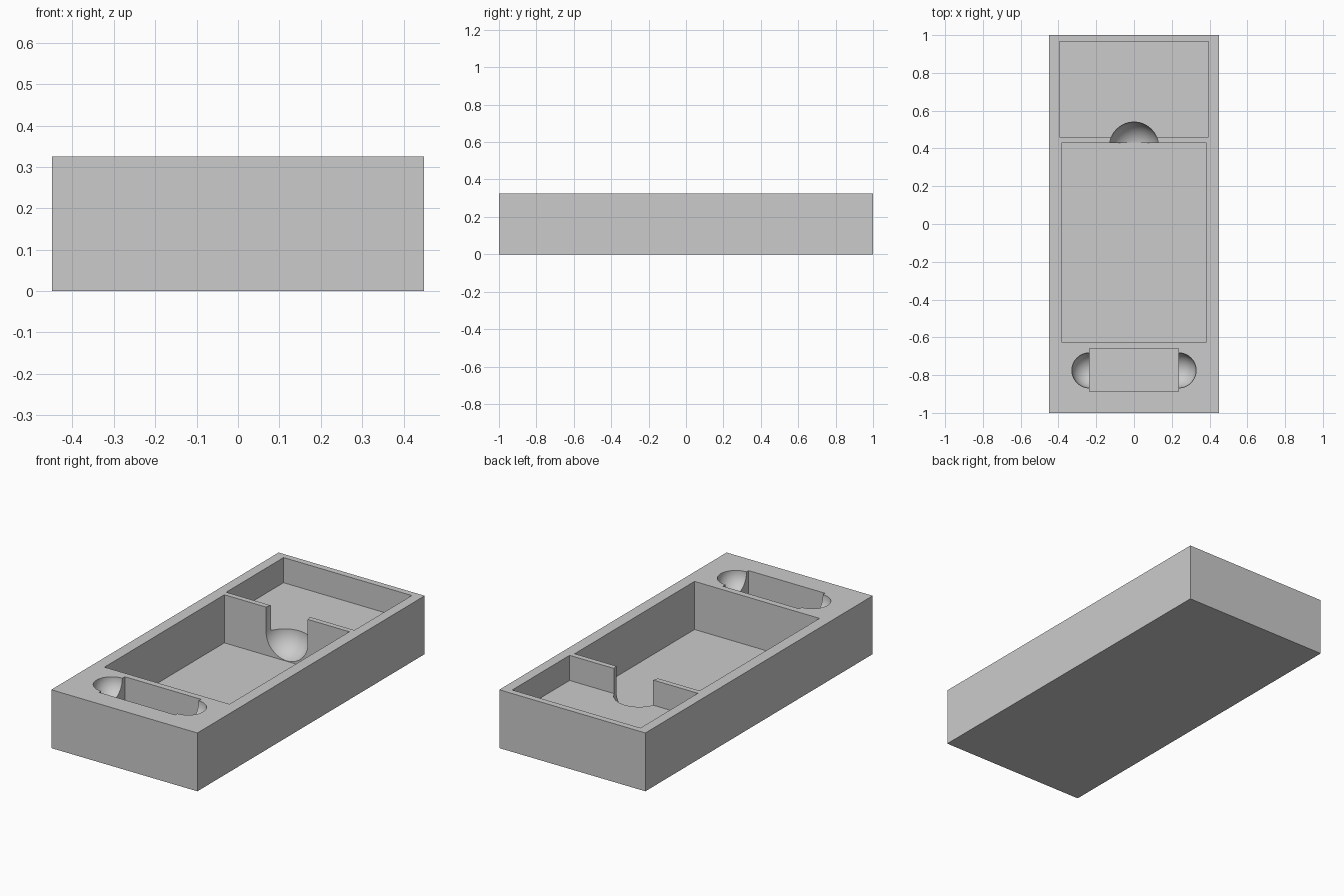
import bpy
import bmesh
from mathutils import Matrix, Vector

if "Cube" in bpy.data.objects:
    bpy.data.objects.remove(bpy.data.objects["Cube"], do_unlink=True)

HEIGHT = 0.325
ABOVE = HEIGHT + 0.1  # cutters reach past the top face

grey = bpy.data.materials.new("plain_grey")
grey.use_nodes = True
COLOUR = (0.6, 0.6, 0.6, 1)
grey.diffuse_color = COLOUR
grey.node_tree.nodes["Principled BSDF"].inputs["Base Color"].default_value = COLOUR


def add_object(name, bm):
    bmesh.ops.recalc_face_normals(bm, faces=bm.faces)
    mesh = bpy.data.meshes.new(name)
    bm.to_mesh(mesh)
    bm.free()
    mesh.materials.append(grey)
    obj = bpy.data.objects.new(name, mesh)
    bpy.context.collection.objects.link(obj)
    return obj


def block(name, low, high):
    low, high = Vector(low), Vector(high)
    bm = bmesh.new()
    bmesh.ops.create_cube(bm, size=1)
    bmesh.ops.scale(bm, vec=high - low, verts=bm.verts)
    bmesh.ops.translate(bm, vec=(low + high) / 2, verts=bm.verts)
    return add_object(name, bm)


def scoop(name, centre, radius):
    """Round-bottomed cutter: a lower half sphere with a straight shaft above."""
    bm = bmesh.new()
    bmesh.ops.create_uvsphere(bm, u_segments=64, v_segments=32, radius=radius,
                              matrix=Matrix.Translation(centre))
    upper = [v for v in bm.verts if v.co.z > centre[2] + 0.001]
    bmesh.ops.delete(bm, geom=upper, context='VERTS')
    rim = [e for e in bm.edges if e.is_boundary]
    shaft = bmesh.ops.extrude_edge_only(bm, edges=rim)["geom"]
    for v in shaft:
        if isinstance(v, bmesh.types.BMVert):
            v.co.z = ABOVE
    bmesh.ops.holes_fill(bm, edges=[e for e in bm.edges if e.is_boundary], sides=0)
    return add_object(name, bm)


# Solid tray body
tray = block("tray", (-0.45, -1, 0), (0.45, 1, HEIGHT))

# Rectangular compartments and rounded finger scoops
cutters = [
    block("back_compartment", (-0.395, 0.46, 0.185), (0.395, 0.965, ABOVE)),
    block("main_compartment", (-0.385, -0.625, 0.057), (0.385, 0.43, ABOVE)),
    block("front_slot", (-0.235, -0.887, 0.13), (0.235, -0.66, ABOVE)),
    scoop("divider_scoop", (0, 0.41, 0.188), 0.13),
]
for side, sign in (("left", 1), ("right", -1)):
    cutters.append(scoop(side + "_slot_scoop", (sign * 0.236, -0.775, HEIGHT - 0.003), 0.093))

bpy.context.view_layer.objects.active = tray
for cutter in cutters:
    cutter.hide_render = True
    cut = tray.modifiers.new(cutter.name, 'BOOLEAN')
    cut.operation = 'DIFFERENCE'
    cut.solver = 'EXACT'
    cut.object = cutter
    bpy.ops.object.modifier_apply(modifier=cut.name)
for cutter in cutters:
    bpy.data.objects.remove(cutter, do_unlink=True)

# Smooth scoops, crisp edges elsewhere
bpy.ops.object.select_all(action='DESELECT')
tray.select_set(True)
bpy.ops.object.shade_smooth_by_angle(angle=0.5)
